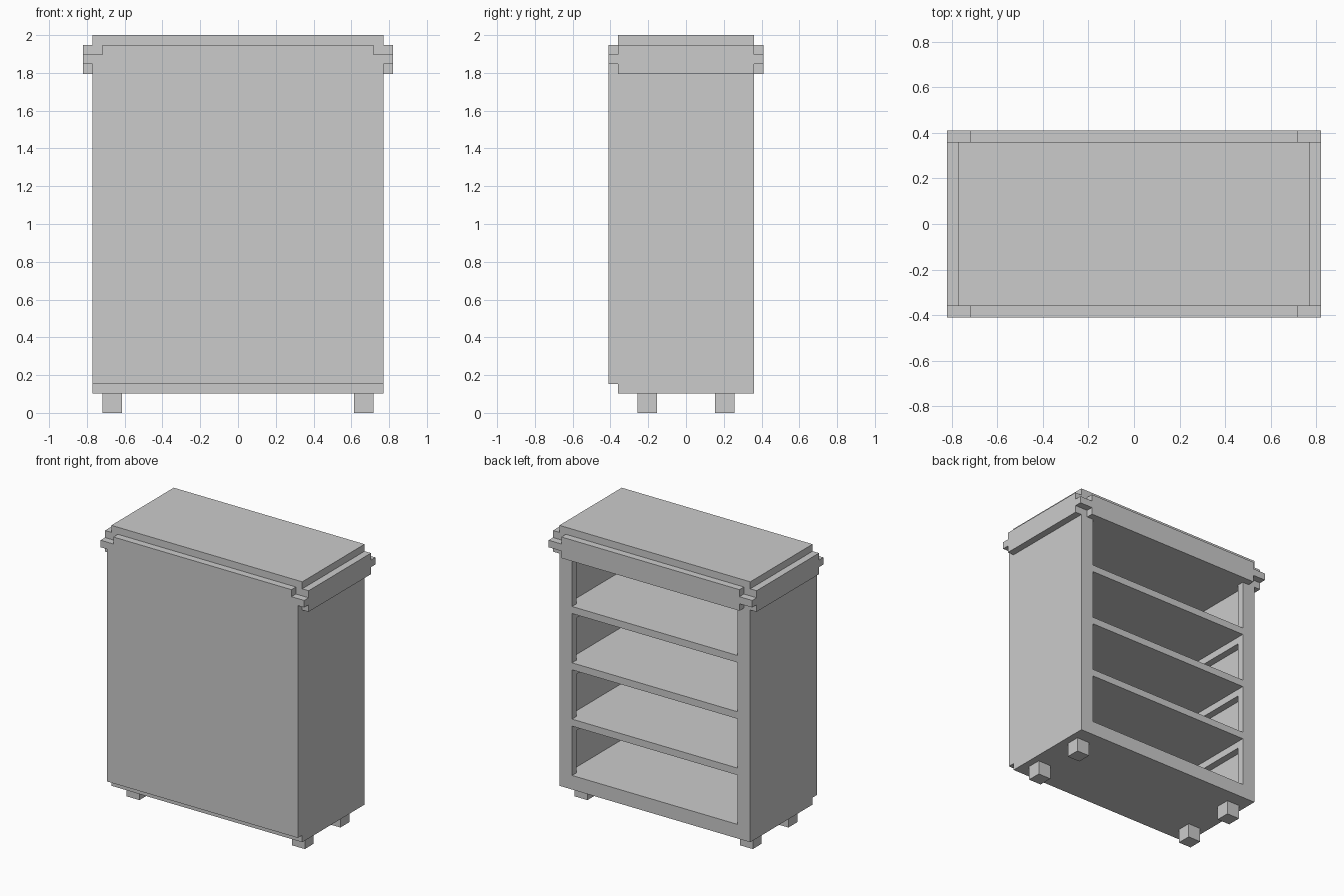
import bpy

if "Cube" in bpy.data.objects:
    bpy.data.objects.remove(bpy.data.objects["Cube"], do_unlink=True)

U = 2 / 39  # one module of the cabinet's blocky grid

grey = bpy.data.materials.new("light grey")
grey.use_nodes = True
COLOUR = (0.6, 0.6, 0.6, 1)
grey.diffuse_color = COLOUR
grey.node_tree.nodes["Principled BSDF"].inputs["Base Color"].default_value = COLOUR


def box(name, x, y, z):
    """Box from (low, high) ranges in modules."""
    bpy.ops.mesh.primitive_cube_add(size=1)
    ob = bpy.context.object
    ob.name = name
    for v in ob.data.vertices:
        v.co = [U * (r[0] if c < 0 else r[1]) for c, r in zip(v.co, (x, y, z))]
    ob.data.materials.append(grey)
    return ob


def pair(name, x, y, z):
    """Matching boxes on the left (+x) and right (-x)."""
    box("left_" + name, x, y, z)
    box("right_" + name, (-x[1], -x[0]), y, z)


# Feet
pair("front_foot", (12, 14), (-5, -3), (0, 2))
pair("back_foot", (12, 14), (3, 5), (0, 2))

# Carcass
box("floor", (-15, 15), (-7, 7), (2, 4))
pair("side_wall", (14, 15), (-7, 7), (4, 35))
pair("back_post", (13, 14), (6, 7), (4, 35))
box("top_block", (-15, 15), (-7, 7), (35, 39))

# Shelves, each carried on a rail along both walls
for i, top in enumerate((12, 20, 28), 1):
    box(f"shelf_{i}", (-14, 14), (-7, 6), (top - 1, top))
    box(f"shelf_edge_{i}", (-13, 13), (6, 7), (top - 1, top))
    pair(f"shelf_rail_{i}", (13, 14), (-7, 6), (top - 2, top - 1))

# Front panel with notched upper corners
box("front_panel", (-15, 15), (-8, -7), (3, 37))
box("front_panel_lip", (-14, 14), (-8, -7), (37, 38))

# Trim below the top, with slim interlocking corner blocks
pair("side_trim", (15, 16), (-7, 7), (35, 38))
box("back_trim", (-14, 14), (7, 8), (35, 38))
pair("front_corner_block", (15, 16), (-8, -7), (36, 37))
pair("back_corner_block", (14, 16), (7, 8), (36, 37))
